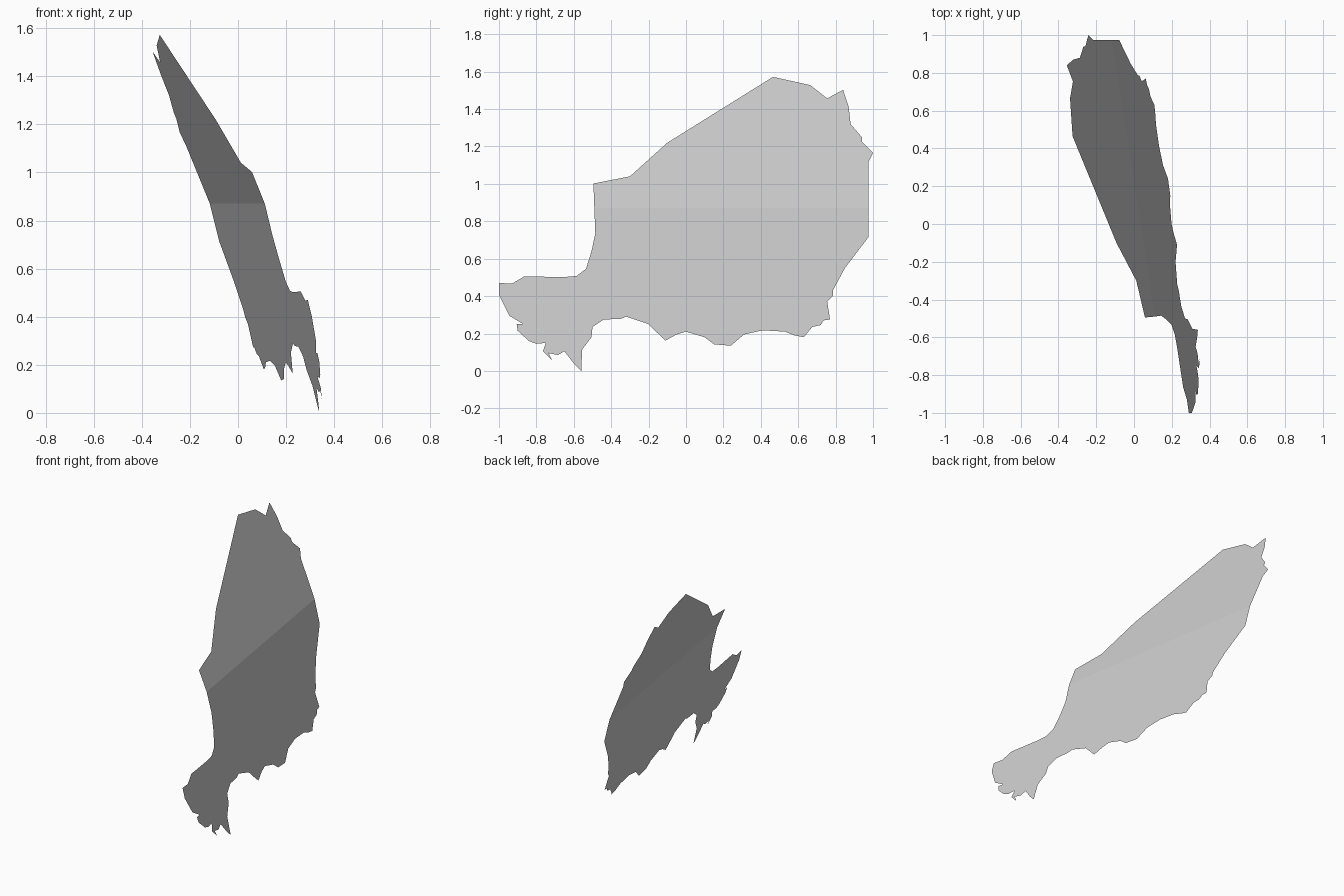
import bpy, bmesh

FOLD = 0.87  # height of the horizontal crease

# Outline of the sheet seen from the right: (y, z)
outline = [
    (.465, 1.572), (.665, 1.528), (.755, 1.457), (.84, 1.503), (.87, 1.41), (.88, 1.32),
    (.94, 1.25), (.94, 1.225), (1, 1.165), (.975, 1.115), (.975, .715),
    (.85, .55), (.785, .43), (.785, .40), (.755, .37), (.77, .275),
    (.735, .27), (.72, .245), (.675, .235), (.63, .18), (.58, .19), (.53, .21),
    (.41, .217), (.31, .195), (.24, .135), (.15, .142), (.10, .18), (0, .21),
    (-.05, .195), (-.11, .162), (-.16, .21), (-.20, .25), (-.32, .29), (-.35, .278),
    (-.44, .275), (-.50, .235), (-.505, .18), (-.555, .115), (-.56, 0), (-.60, .04),
    (-.65, .105), (-.685, .085), (-.735, .095), (-.715, .055), (-.765, .105),
    (-.75, .15), (-.80, .145), (-.84, .16), (-.90, .215), (-.905, .25), (-.87, .25),
    (-.945, .295), (-.97, .345), (-1, .405), (-1, .47), (-.93, .467), (-.865, .505),
    (-.65, .502), (-.585, .508), (-.535, .545), (-.505, .64), (-.485, .735),
    (-.495, 1.002), (-.30, 1.04), (-.10, 1.22),
]


def lean(y, z):
    """Sideways offset of the leaning sheet, steeper below the crease."""
    slope = 0.41 if z > FOLD else 0.248
    return 0.035 - 0.156 * y - slope * (z - FOLD)


# Flat sheet, creased across its height, then leaned over
bm = bmesh.new()
bm.faces.new([bm.verts.new((0, y, z)) for y, z in reversed(outline)])
bmesh.ops.bisect_plane(bm, geom=bm.verts[:] + bm.edges[:] + bm.faces[:],
                       plane_co=(0, 0, FOLD), plane_no=(0, 0, 1))
for v in bm.verts:
    v.co.x = lean(v.co.y, v.co.z)
bmesh.ops.triangulate(bm, faces=bm.faces[:])

mesh = bpy.data.meshes.new("creased_sheet")
bm.to_mesh(mesh)
bm.free()
bpy.context.collection.objects.link(bpy.data.objects.new("creased_sheet", mesh))
